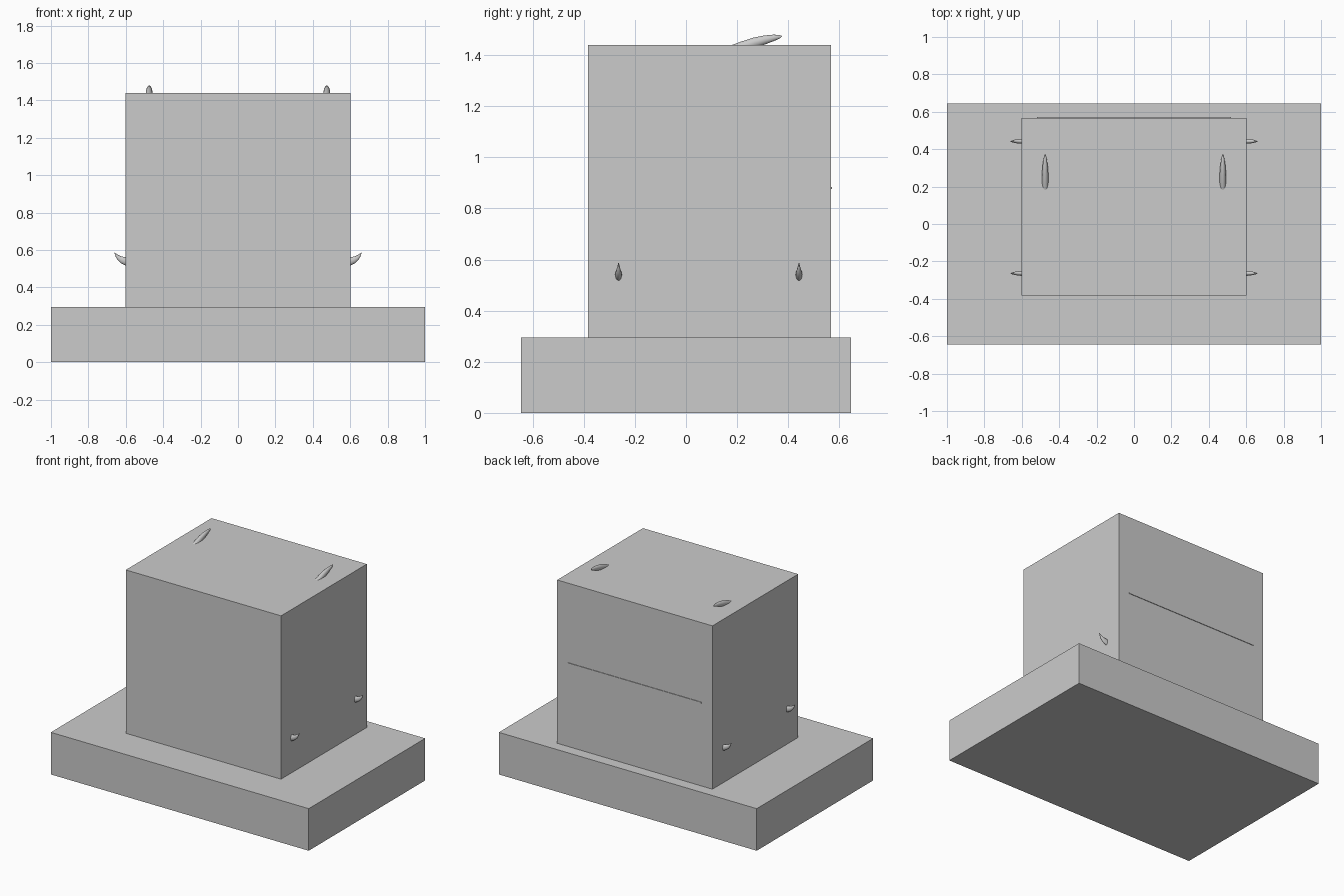
import bpy, bmesh, math
from mathutils import Vector

if "Cube" in bpy.data.objects:
    bpy.data.objects.remove(bpy.data.objects["Cube"])


def box(name, lo, hi):
    lo, hi = Vector(lo), Vector(hi)
    bpy.ops.mesh.primitive_cube_add(size=1, location=(lo + hi) / 2)
    ob = bpy.context.object
    ob.name = name
    ob.scale = hi - lo
    bpy.ops.object.transform_apply(location=False, rotation=False, scale=True)
    return ob


def spike(name, stations, place, sides=16):
    """Loft ellipses along (run, height, half_width, half_thickness) stations,
    then mirror the result across x."""
    bm = bmesh.new()
    rings = []
    for i, (a, z, w, t) in enumerate(stations):
        p, q = stations[max(i - 1, 0)], stations[min(i + 1, len(stations) - 1)]
        d = Vector((q[0] - p[0], q[1] - p[1])).normalized()
        ring = []
        for k in range(sides):
            ang = 2 * math.pi * k / sides
            b, n = w * math.cos(ang), t * math.sin(ang)
            ring.append(bm.verts.new(place(a - d.y * n, b, z + d.x * n)))
        rings.append(ring)
    for r, s in zip(rings, rings[1:]):
        for k in range(sides):
            j = (k + 1) % sides
            bm.faces.new((r[k], r[j], s[j], s[k]))
    bm.faces.new(rings[0])
    bm.faces.new(rings[-1])
    bmesh.ops.recalc_face_normals(bm, faces=bm.faces)
    me = bpy.data.meshes.new(name)
    bm.to_mesh(me)
    bm.free()
    ob = bpy.data.objects.new(name, me)
    bpy.context.collection.objects.link(ob)
    ob.modifiers.new("Mirror", 'MIRROR').use_axis[0] = True
    bpy.ops.object.select_all(action='DESELECT')
    ob.select_set(True)
    bpy.context.view_layer.objects.active = ob
    bpy.ops.object.shade_smooth_by_angle(angle=math.radians(50))
    return ob


# Plinth and main block
box("base", (-1, -0.645, 0), (1, 0.645, 0.295))
box("body", (-0.602, -0.383, 0.295), (0.602, 0.567, 1.44))

# Thin raised seam across the back
box("back_seam", (-0.518, 0.56, 0.876), (0.518, 0.571, 0.883))

# Curved tips emerging from the top
top = [(0.17, 1.412, 0.018, 0.022), (0.22, 1.432, 0.018, 0.021),
       (0.27, 1.449, 0.017, 0.020), (0.31, 1.460, 0.014, 0.017),
       (0.345, 1.468, 0.009, 0.012), (0.366, 1.472, 0.005, 0.007),
       (0.375, 1.474, 0.001, 0.001)]
spike("top_tip", top, lambda a, b, z: (0.475 + b, a, z))

# Upturned tips emerging low on both sides
side = [(0.585, 0.535, 0.013, 0.023), (0.602, 0.541, 0.013, 0.021),
        (0.620, 0.547, 0.0115, 0.018), (0.636, 0.557, 0.009, 0.013),
        (0.650, 0.571, 0.005, 0.007), (0.661, 0.587, 0.001, 0.001)]
for label, y in (("front", -0.264), ("back", 0.442)):
    spike(label + "_side_tip", side, lambda a, b, z: (a, y + b, z))
